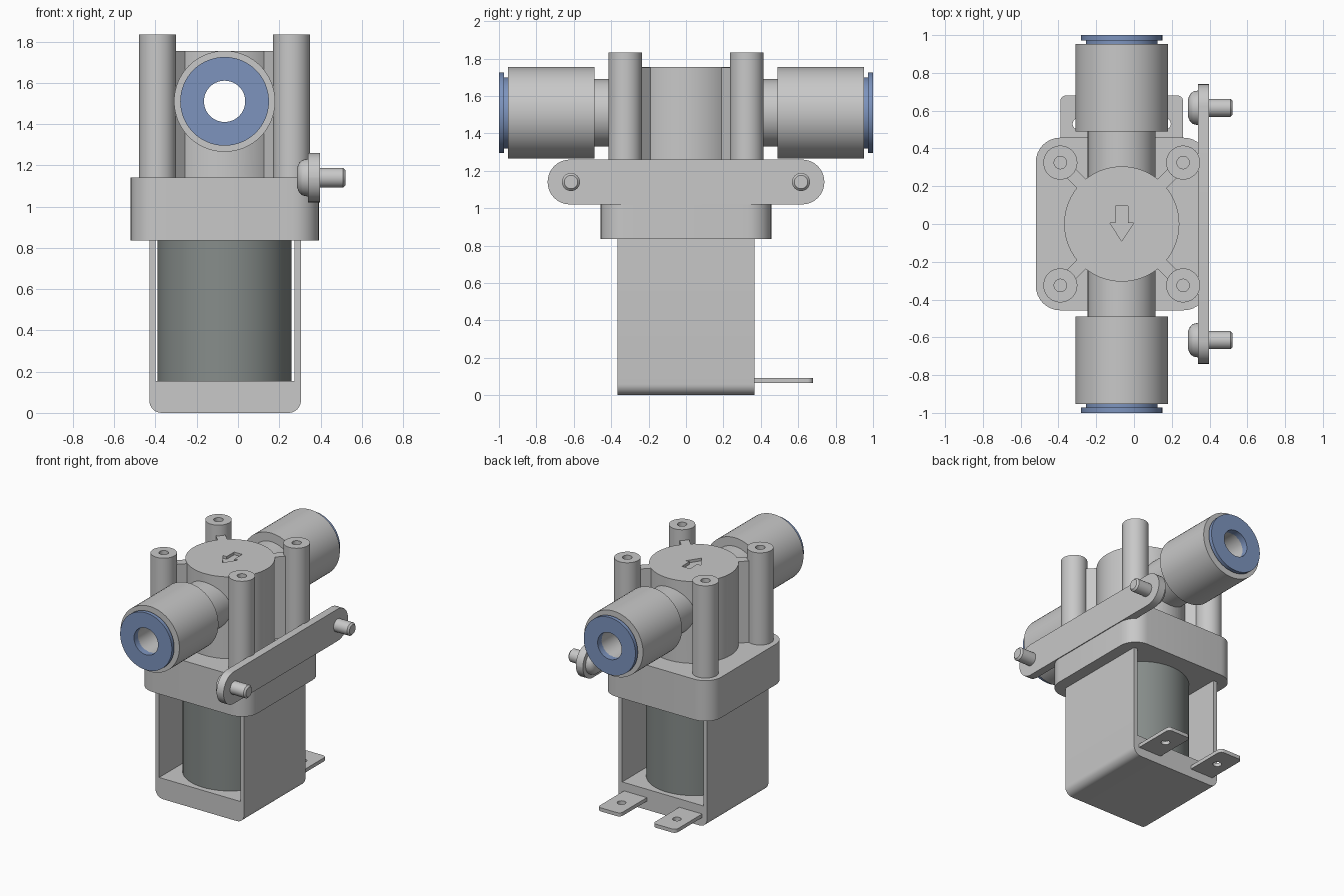
import bpy, bmesh, math
from mathutils import Vector, Matrix

default = bpy.data.objects.get("Cube")
if default:
    bpy.data.objects.remove(default, do_unlink=True)

CX = -0.065      # valve axis
PIPE_Z = 1.51    # flow axis height
POST = 0.325     # post offset from the valve axis


def material(name, rgb):
    m = bpy.data.materials.new(name)
    m.use_nodes = True
    m.diffuse_color = (*rgb, 1)
    m.node_tree.nodes["Principled BSDF"].inputs["Base Color"].default_value = (*rgb, 1)
    return m


GREY = material("light grey plastic", (0.578, 0.578, 0.578))
BLUE = material("blue collar", (0.205, 0.296, 0.515))
DARK = material("dark coil grey", (0.24, 0.265, 0.255))


def finish(name, bm, mat, cutters=()):
    bmesh.ops.recalc_face_normals(bm, faces=bm.faces[:])
    mesh = bpy.data.meshes.new(name)
    bm.to_mesh(mesh)
    bm.free()
    ob = bpy.data.objects.new(name, mesh)
    bpy.context.collection.objects.link(ob)
    mesh.materials.append(mat)
    bpy.ops.object.select_all(action='DESELECT')
    ob.select_set(True)
    bpy.context.view_layer.objects.active = ob
    for c in cutters:
        c.hide_render = True
        mod = ob.modifiers.new("cut", 'BOOLEAN')
        mod.operation = 'DIFFERENCE'
        mod.solver = 'EXACT'
        mod.object = c
        bpy.ops.object.modifier_apply(modifier=mod.name)
        bpy.data.objects.remove(c, do_unlink=True)
    bpy.ops.object.shade_smooth_by_angle(angle=math.radians(30))
    return ob


def place(axis, u, v, w):
    return {'x': (w, u, v), 'y': (u, w, v), 'z': (u, v, w)}[axis]


def prism(name, outline, axis, lo, hi, mat=GREY, cutters=()):
    """Extrude a 2D outline along an axis."""
    bm = bmesh.new()
    face = bm.faces.new([bm.verts.new(place(axis, u, v, lo)) for u, v in outline])
    ext = bmesh.ops.extrude_face_region(bm, geom=[face])
    verts = [g for g in ext["geom"] if isinstance(g, bmesh.types.BMVert)]
    bmesh.ops.translate(bm, verts=verts, vec=place(axis, 0, 0, hi - lo))
    return finish(name, bm, mat, cutters)


def circle(u, v, r, n=48):
    return [(u + r * math.cos(math.tau * i / n), v + r * math.sin(math.tau * i / n))
            for i in range(n)]


def fillet(points, steps=8):
    """Round square corners; each point is (u, v, radius)."""
    out = []
    for i, (u, v, r) in enumerate(points):
        p = Vector((u, v))
        if r == 0:
            out.append(p)
            continue
        a = (Vector(points[i - 1][:2]) - p).normalized()
        b = (Vector(points[(i + 1) % len(points)][:2]) - p).normalized()
        for k in range(steps + 1):
            t = math.pi / 2 * k / steps
            out.append(p + (a + b) * r - b * r * math.cos(t) - a * r * math.sin(t))
    return out


def rounded_box(u0, u1, v0, v1, r):
    return fillet([(u0, v0, r), (u1, v0, r), (u1, v1, r), (u0, v1, r)])


def lathe(name, profile, axis, centre, mat=GREY, closed=True, n=64):
    """Revolve (radius, position) points around an axis."""
    bm = bmesh.new()
    rings = []
    for r, w in profile:
        if r == 0:
            rings.append([bm.verts.new(place(axis, *centre, w))] * n)
        else:
            rings.append([bm.verts.new(place(axis, u, v, w)) for u, v in circle(*centre, r, n)])
    pairs = list(zip(rings, rings[1:]))
    if closed:
        pairs.append((rings[-1], rings[0]))
    for a, b in pairs:
        for i in range(n):
            j = (i + 1) % n
            bm.faces.new(list(dict.fromkeys((a[i], a[j], b[j], b[i]))))
    return finish(name, bm, mat)


# U-shaped yoke and coil
prism("yoke", fillet([(-0.43, 0, 0.06), (0.305, 0, 0.06), (0.305, 0.835, 0),
                      (0.275, 0.835, 0), (0.275, 0.155, 0), (-0.4, 0.155, 0),
                      (-0.4, 0.835, 0), (-0.43, 0.835, 0)]), 'y', -0.365, 0.365)
prism("coil", circle(CX, 0, 0.325, 64), 'z', 0.15, 0.84, DARK)

# Rear terminals with holes
for side, x in (("right", -0.295), ("left", 0.165)):
    hole = prism("hole_cutter", circle(x, 0.53, 0.03, 24), 'z', 0, 0.2)
    prism(side + "_terminal",
          fillet([(x - 0.095, 0.35, 0), (x + 0.095, 0.35, 0),
                  (x + 0.095, 0.68, 0.03), (x - 0.095, 0.68, 0.03)]),
          'z', 0.065, 0.092, GREY, [hole])

# Flange block and mounting plate
prism("flange_block", rounded_box(-0.52, 0.392, -0.457, 0.457, 0.13), 'z', 0.835, 1.14)
prism("mounting_plate", rounded_box(-0.74, 0.74, 1.02, 1.26, 0.1199), 'x', 0.34, 0.398)

# Mounting screws: domed head inside, chamfered shank outside
for side, y in (("front", -0.615), ("back", 0.615)):
    lathe(side + "_screw",
          [(0, 0.285), (0.05, 0.287), (0.073, 0.297), (0.086, 0.313), (0.092, 0.34),
           (0.048, 0.34), (0.048, 0.51), (0.036, 0.522), (0, 0.522)],
          'x', (y, 1.14), closed=False, n=32)

# Valve body with flow bore and engraved arrow
bore = prism("bore_cutter", circle(CX, PIPE_Z, 0.14), 'y', -0.5, 0.5)
arrow_half = [(0.033, 0.095), (0.033, 0.005), (0.063, 0.005)]
arrow = prism("arrow_cutter",
              [(CX + x, y) for x, y in arrow_half] + [(CX, -0.09)]
              + [(CX - x, y) for x, y in reversed(arrow_half)], 'z', 1.735, 1.85)
prism("valve_body", circle(CX, 0, 0.305, 64), 'z', 1.13, 1.755, GREY, [bore, arrow])

# Corner posts with screw holes, joined to the body by diagonal ribs
for sx in (-1, 1):
    for sy in (-1, 1):
        tag = ("front" if sy < 0 else "back") + ("_left" if sx > 0 else "_right")
        px, py = CX + sx * POST, sy * POST
        hole = prism("post_cutter", circle(px, py, 0.033, 24), 'z', 1.5, 1.9)
        prism(tag + "_post", circle(px, py, 0.09), 'z', 1.13, 1.833, GREY, [hole])
        turn = Matrix.Rotation(math.atan2(sy, sx), 2)
        rib = [turn @ Vector(p) for p in
               ((0.295, -0.033), (0.385, -0.033), (0.385, 0.033), (0.295, 0.033))]
        prism(tag + "_rib", [(CX + p.x, p.y) for p in rib], 'z', 1.13, 1.753)

# Flow pipe with a coupling at each end
half = [(0.18, 0.49), (0.245, 0.49), (0.245, 0.953), (0.1, 0.953)]
lathe("flow_pipe", half + [(r, -y) for r, y in reversed(half)], 'y', (CX, PIPE_Z))

# Release collars
for side, s in (("front", -1), ("back", 1)):
    lathe(side + "_collar",
          [(r, s * y) for r, y in ((0.1, 0.95), (0.19, 0.95), (0.19, 0.972),
                                   (0.215, 0.972), (0.215, 1.0), (0.1, 1.0))],
          'y', (CX, PIPE_Z), BLUE)
